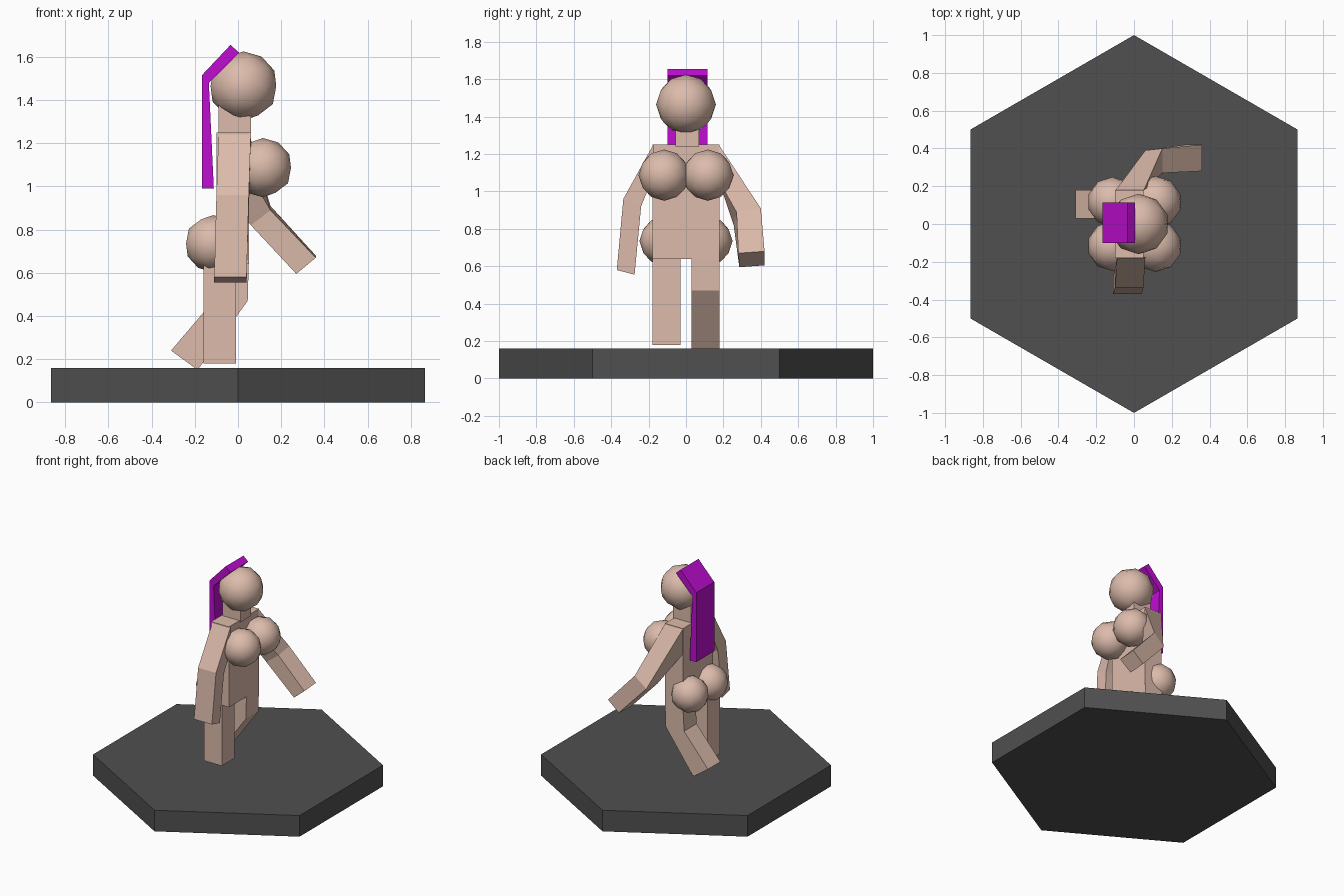
import bpy
import bmesh
import math

if "Cube" in bpy.data.objects:
    bpy.data.objects.remove(bpy.data.objects["Cube"], do_unlink=True)


def make_material(name, rgb):
    mat = bpy.data.materials.new(name)
    mat.use_nodes = True
    color = (*rgb, 1.0)
    mat.diffuse_color = color
    mat.node_tree.nodes["Principled BSDF"].inputs["Base Color"].default_value = color
    return mat


skin = make_material("skin", (0.72, 0.50, 0.41))
purple = make_material("purple hair", (0.52, 0.004, 0.64))
grey = make_material("dark grey", (0.08, 0.08, 0.08))


def finish(name, bm, mat, smooth=False):
    bmesh.ops.recalc_face_normals(bm, faces=bm.faces)
    for face in bm.faces:
        face.smooth = smooth
    mesh = bpy.data.meshes.new(name)
    bm.to_mesh(mesh)
    bm.free()
    mesh.materials.append(mat)
    obj = bpy.data.objects.new(name, mesh)
    bpy.context.collection.objects.link(obj)
    return obj


def loft(name, rings, mat):
    """Skin a closed solid through rings of equal point count."""
    bm = bmesh.new()
    loops = [[bm.verts.new(p) for p in ring] for ring in rings]
    n = len(loops[0])
    for a, b in zip(loops, loops[1:]):
        for i in range(n):
            j = (i + 1) % n
            bm.faces.new((a[i], a[j], b[j], b[i]))
    bm.faces.new(loops[0])
    bm.faces.new(loops[-1])
    return finish(name, bm, mat)


def slab(name, outline, y0, y1, mat):
    """Side profile in x and z, extruded across y."""
    return loft(name, [[(x, y, z) for x, z in outline] for y in (y0, y1)], mat)


def box(name, x0, x1, y0, y1, z0, z1):
    return slab(name, [(x0, z0), (x1, z0), (x1, z1), (x0, z1)], y0, y1, skin)


def ball(name, center, radius):
    bm = bmesh.new()
    bmesh.ops.create_icosphere(bm, subdivisions=2, radius=radius)
    bmesh.ops.translate(bm, verts=bm.verts, vec=center)
    return finish(name, bm, skin, smooth=True)


# Hexagonal stand with points at the two y ends
corners = [(math.sin(i * math.pi / 3), math.cos(i * math.pi / 3)) for i in range(6)]
loft("hexagon_base", [[(x, y, z) for x, y in corners] for z in (0, 0.16)], grey)

# Trunk, neck and head
box("torso", -0.10, 0.05, -0.18, 0.18, 0.64, 1.25)
box("neck", -0.09, 0.06, -0.055, 0.07, 1.24, 1.40)
ball("head", (0.025, 0, 1.465), 0.16)

# Paired round forms
for side, s in (("right", -1), ("left", 1)):
    ball(side + "_chest", (0.115, s * 0.117, 1.087), 0.137)
    ball(side + "_buttock", (-0.115, s * 0.117, 0.735), 0.132)

# Straight supporting leg and bent leg
box("right_leg", -0.16, -0.01, -0.18, -0.03, 0.18, 0.66)
slab("left_leg", [(-0.10, 0.66), (0.05, 0.66), (0.045, 0.47), (-0.18, 0.16),
                  (-0.20, 0.16), (-0.31, 0.24), (-0.11, 0.475)], 0.03, 0.18, skin)


# Hanging arm: each ring runs outer back, outer front, inner front, inner back
def straight_ring(xb, xf, outer, inner):
    return [(xb, *outer), (xf, *outer), (xf, *inner), (xb, *inner)]


loft("right_arm", [
    straight_ring(-0.09, 0.06, (-0.175, 1.25), (-0.175, 1.08)),
    straight_ring(-0.10, 0.05, (-0.335, 0.96), (-0.24, 0.92)),
    straight_ring(-0.11, 0.04, (-0.37, 0.58), (-0.275, 0.555)),
], skin)

# Arm reaching forward
loft("left_arm", [
    straight_ring(-0.10, 0.05, (0.175, 1.25), (0.175, 1.06)),
    [(0.06, 0.39, 0.83), (0.15, 0.40, 0.91), (0.15, 0.27, 0.89), (0.06, 0.255, 0.82)],
    [(0.27, 0.42, 0.605), (0.36, 0.42, 0.68), (0.36, 0.28, 0.67), (0.27, 0.285, 0.595)],
], skin)

# Long flat hair bent over the crown
slab("hair", [(-0.035, 1.655), (0.005, 1.62), (-0.135, 1.48), (-0.112, 0.99),
              (-0.167, 0.99), (-0.167, 1.515)], -0.10, 0.115, purple)
